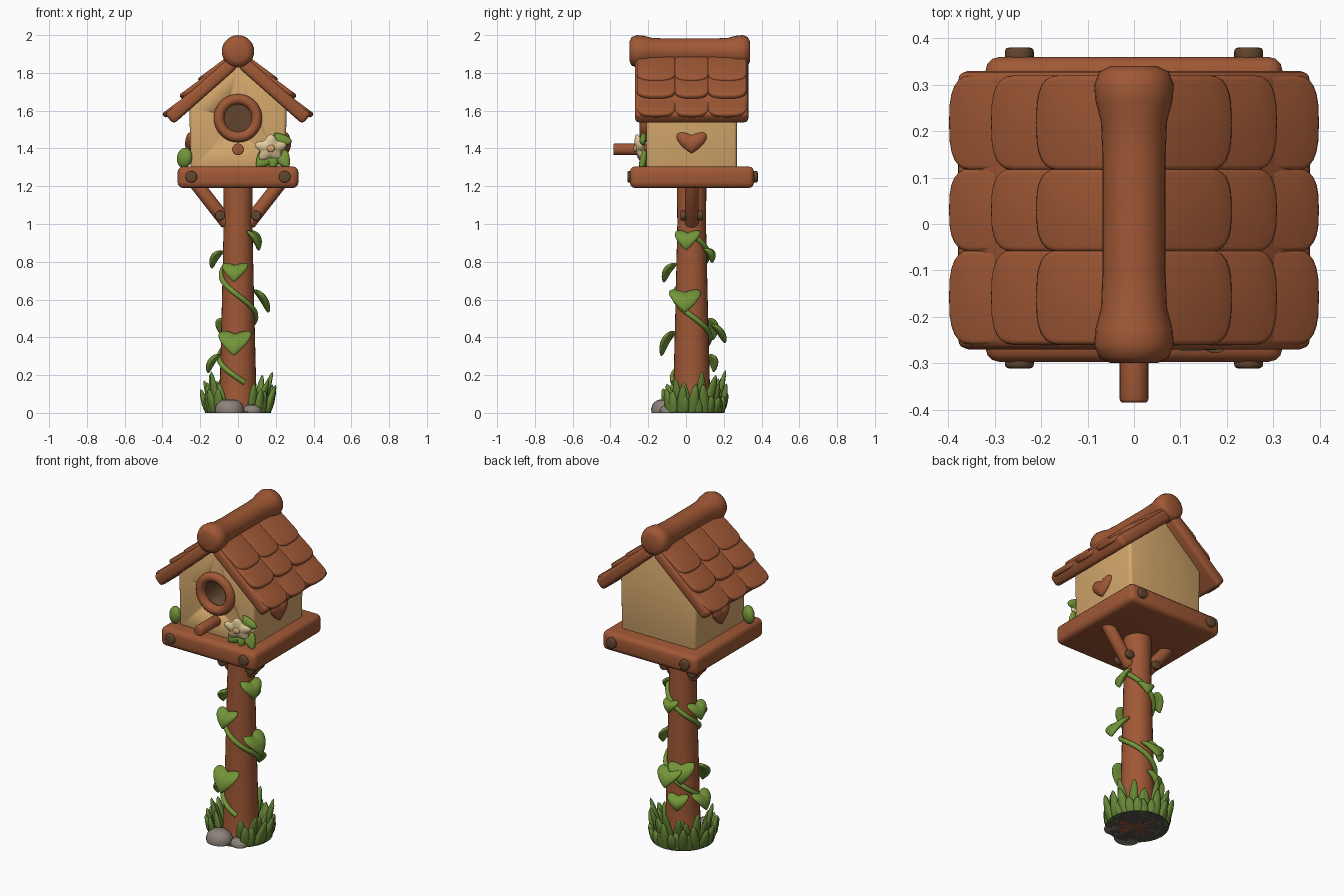
import bpy, bmesh, random
from math import sin, cos, pi, radians, tau
from mathutils import Matrix, Vector

random.seed(4)
if "Cube" in bpy.data.objects:
    bpy.data.objects.remove(bpy.data.objects["Cube"], do_unlink=True)


def material(name, r, g, b):
    m = bpy.data.materials.new(name)
    m.use_nodes = True
    m.diffuse_color = (r, g, b, 1)
    m.node_tree.nodes["Principled BSDF"].inputs["Base Color"].default_value = (r, g, b, 1)
    return m


WOOD = material("red brown wood", 0.35, 0.098, 0.036)
WALL = material("pale wood", 0.66, 0.39, 0.15)
DARK = material("dark brown", 0.12, 0.06, 0.028)
LEAF = material("leaf green", 0.17, 0.30, 0.04)
GRASS = material("grass green", 0.13, 0.235, 0.036)
STONE = material("grey stone", 0.26, 0.22, 0.19)
CREAM = material("cream petal", 0.83, 0.65, 0.36)
SOIL = material("dark soil", 0.09, 0.08, 0.07)
MID_Y = 0.03  # post and house centre line


def finish(name, bm, mat, bevel=0.0, segments=3):
    """Round the sharp edges, then turn the bmesh into a smooth shaded object."""
    bmesh.ops.recalc_face_normals(bm, faces=bm.faces)
    if bevel:
        sharp = [e for e in bm.edges if e.calc_face_angle(0) > 0.5]
        bmesh.ops.bevel(bm, geom=sharp, offset=bevel, segments=segments,
                        profile=0.5, affect='EDGES', clamp_overlap=True)
    mesh = bpy.data.meshes.new(name)
    bm.to_mesh(mesh)
    bm.free()
    mesh.materials.append(mat)
    ob = bpy.data.objects.new(name, mesh)
    bpy.context.collection.objects.link(ob)
    bpy.ops.object.select_all(action='DESELECT')
    ob.select_set(True)
    bpy.context.view_layer.objects.active = ob
    bpy.ops.object.shade_smooth_by_angle(angle=radians(45))
    return ob


def box(name, lo, hi, mat, bevel, matrix=Matrix()):
    lo, hi = Vector(lo), Vector(hi)
    bm = bmesh.new()
    size = Matrix.Diagonal((*(hi - lo), 1))
    bmesh.ops.create_cube(bm, size=1, matrix=matrix @ Matrix.Translation((lo + hi) / 2) @ size)
    return finish(name, bm, mat, bevel)


def rod(name, a, b, r, mat, bevel=0.0):
    a, b = Vector(a), Vector(b)
    turn = (b - a).to_track_quat('Z', 'Y').to_matrix().to_4x4()
    bm = bmesh.new()
    bmesh.ops.create_cone(bm, cap_ends=True, segments=24, radius1=r, radius2=r,
                          depth=(b - a).length, matrix=Matrix.Translation((a + b) / 2) @ turn)
    return finish(name, bm, mat, bevel)


def lathe(name, profile, mat, matrix=Matrix(), steps=28, closed=False):
    """Spin (radius, height) points around the local z axis."""
    bm = bmesh.new()
    vs = [bm.verts.new((r, 0, z)) for r, z in profile]
    es = [bm.edges.new(p) for p in zip(vs, vs[1:])]
    if closed:
        es.append(bm.edges.new((vs[-1], vs[0])))
    bmesh.ops.spin(bm, geom=vs + es, cent=(0, 0, 0), axis=(0, 0, 1), angle=tau, steps=steps)
    bmesh.ops.remove_doubles(bm, verts=bm.verts, dist=1e-5)
    bm.transform(matrix)
    for v in bm.verts:
        v.co.z = max(v.co.z, 0)
    return finish(name, bm, mat)


def plate(name, outline, depth, mat, bevel, matrix, segments=3):
    """Extrude an outline in the local xy plane along local z."""
    bm = bmesh.new()
    f = bm.faces.new([bm.verts.new((x, y, 0)) for x, y in outline])
    out = bmesh.ops.extrude_face_region(bm, geom=[f])["geom"]
    bmesh.ops.translate(bm, vec=(0, 0, depth), verts=[v for v in out if isinstance(v, bmesh.types.BMVert)])
    bm.transform(matrix)
    return finish(name, bm, mat, bevel, segments)


def puffy(name, loc, size, mat, angle=0, tilt=0, roll=0, warp=None):
    """Flattened ball facing the front, optionally warped, then rolled, tilted and turned."""
    bm = bmesh.new()
    bmesh.ops.create_uvsphere(bm, u_segments=32, v_segments=16, radius=1,
                              matrix=Matrix.Rotation(pi / 2, 4, 'X'))
    for v in bm.verts:
        if warp:
            warp(v.co)
    turn = (Matrix.Rotation(radians(angle), 4, 'Z') @ Matrix.Rotation(radians(-tilt), 4, 'X')
            @ Matrix.Rotation(radians(roll), 4, 'Y'))
    bm.transform(Matrix.Translation(loc) @ turn @ Matrix.Diagonal((*size, 1)))
    return finish(name, bm, mat)


def heart(co):
    co.z = 0.85 * co.z + 0.75 * abs(co.x) - 0.15


def leaf_shape(co):
    heart(co)
    co.y += 0.8 * co.z * co.z - 0.3 * abs(co.x)


def blossom(co):
    k = 0.85 + 0.17 * cos(5 * Vector((co.x, co.z)).angle_signed(Vector((0, 1)), 0))
    co.x, co.z = co.x * k, co.z * k


# Post, platform and braces
lathe("post", [(0, 0), (0.11, 0), (0.1, 0.06), (0.095, 0.2), (0.085, 0.6), (0.076, 1.0), (0.078, 1.2), (0, 1.2)],
      WOOD, Matrix.Translation((0, MID_Y, 0)))
box("platform", (-0.32, -0.297, 1.19), (0.32, 0.36, 1.305), WOOD, 0.03)
for s, side in ((1, "left"), (-1, "right")):
    rod(side + "_brace", (s * 0.23, MID_Y, 1.225), (s * 0.055, MID_Y, 1.0), 0.036, WOOD, 0.01)
    for y, end in ((-0.297, "front"), (0.36, "back")):
        d = 0.02 if y > 0 else -0.014
        rod(f"{side}_{end}_platform_bolt", (s * 0.247, y - d, 1.25), (s * 0.247, y + d, 1.25), 0.031, DARK, 0.008)
        y = MID_Y + (0.045 if y > 0 else -0.045)
        rod(f"{side}_{end}_brace_bolt", (s * 0.095, y - 0.015, 1.045), (s * 0.095, y + 0.015, 1.045), 0.026, DARK, 0.007)

# House body with a round entrance cut into the front gable
upright = Matrix.Translation((0, 0.27, 0)) @ Matrix.Rotation(pi / 2, 4, 'X')
house = plate("house_body", [(-0.25, 1.29), (0.25, 1.29), (0.258, 1.62), (0, 1.85), (-0.258, 1.62)],
              0.48, WALL, 0.018, upright)
cutter = rod("entrance_cutter", (0, -0.4, 1.56), (0, -0.05, 1.56), 0.088, DARK)
cutter.hide_render = True
cut = house.modifiers.new("entrance", 'BOOLEAN')
cut.operation, cut.object, cut.solver = 'DIFFERENCE', cutter, 'EXACT'
bpy.context.view_layer.objects.active = house
bpy.ops.object.modifier_apply(modifier=cut.name)
bpy.data.objects.remove(cutter, do_unlink=True)
house.data.materials.clear()
for m in (WALL, DARK):
    house.data.materials.append(m)
for p in house.data.polygons:
    c = p.center
    inside = Vector((c.x, c.z - 1.56)).length < 0.09 and -0.2 < c.y < 0.0
    p.material_index = int(inside)

along_y = Matrix.Rotation(-pi / 2, 4, 'X')
ring = [(0.1 + 0.028 * cos(i * tau / 12), 0.03 * sin(i * tau / 12)) for i in range(12)]
lathe("entrance_ring", ring, WOOD, Matrix.Translation((0, -0.215, 1.56)) @ along_y, 36, True)
rod("perch", (0, -0.385, 1.395), (0, -0.19, 1.395), 0.031, WOOD, 0.008)
for s, side in ((1, "left"), (-1, "right")):
    puffy(side + "_wall_heart", (s * 0.254, MID_Y, 1.43), (0.08, 0.026, 0.056), WOOD, s * 90, warp=heart)

# Roof slabs with three rows of rounded shingles
pitch = radians(41.5)


def tile_outline(x0, x1, y, w):
    arc = [radians(a) for a in range(-90, 91, 15)]
    curve = [(x1 - 0.06 + 0.06 * cos(a) ** 0.8, y + w / 2 * (abs(sin(a)) ** 0.7) * (1 if a > 0 else -1)) for a in arc]
    return [(x0, y - w / 2)] + curve + [(x0, y + w / 2)]


for s, side in ((1, "left"), (-1, "right")):
    x, z = Vector((s * cos(pitch), 0, -sin(pitch))), Vector((s * sin(pitch), 0, cos(pitch)))
    frame = Matrix((x, z.cross(x), z)).transposed().to_4x4()
    frame = Matrix.Translation((0, MID_Y, 1.83)) @ frame
    box(side + "_roof_slab", (0, -0.3, 0), (0.455, 0.3, 0.072), WOOD, 0.022, frame)
    for row, (x0, x1) in enumerate(((0.0, 0.205), (0.13, 0.335), (0.26, 0.468))):
        for col, (y, w) in enumerate(((-0.188, 0.205), (0, 0.18), (0.188, 0.205))):
            lift = 0.035 if row == 2 else 0.049
            tip = Matrix.Translation((x0, 0, lift)) @ Matrix.Rotation(radians(-5), 4, 'Y')
            plate(f"{side}_shingle_{row}_{col}", tile_outline(0, x1 - x0, y, w), 0.03, WOOD, 0.011, frame @ tip)

# Ridge log with swollen ends
ridge = [(0, 0), (0.05, 0.0), (0.075, 0.012), (0.086, 0.04), (0.083, 0.075), (0.071, 0.12), (0.068, 0.2)]
ridge += [(r, 0.64 - h) for r, h in reversed(ridge)]
lathe("ridge_log", ridge, WOOD, Matrix.Translation((0, -0.3, 1.914)) @ along_y)

# Flower and leaves on the platform
puffy("flower", (0.172, -0.245, 1.4), (0.088, 0.022, 0.075), CREAM, 10, -12, warp=blossom)
puffy("flower_centre", (0.174, -0.266, 1.4), (0.022, 0.012, 0.02), WALL)
for i, (x, z, w, h, roll) in enumerate(((0.225, 1.445, 0.045, 0.05, 140), (0.13, 1.335, 0.045, 0.05, 40),
                                       (0.245, 1.335, 0.04, 0.05, -30), (0.185, 1.335, 0.04, 0.05, 0))):
    puffy(f"flower_leaf_{i}", (x, -0.228, z), (w, 0.018, h), LEAF, 0, 10, roll, heart)
puffy("corner_leaf", (-0.283, -0.2, 1.35), (0.042, 0.03, 0.054), LEAF, -25, 0, 12)

# Vine winding around the post
curve = bpy.data.curves.new("vine", 'CURVE')
curve.dimensions, curve.bevel_depth, curve.bevel_resolution, curve.use_fill_caps = '3D', 0.014, 3, True
spline = curve.splines.new('POLY')
count = 60
spline.points.add(count - 1)
for i, p in enumerate(spline.points):
    t = i / (count - 1)
    a = radians(20 - 650 * t)  # zero faces the front
    r = 0.103 - 0.02 * t
    p.co = (r * sin(a), MID_Y - r * cos(a), 0.16 + 0.79 * t, 1)
spline.use_smooth = True
curve.materials.append(LEAF)
bpy.context.collection.objects.link(bpy.data.objects.new("vine", curve))

# Heart shaped vine leaves: facing angle, distance from post axis, height, half width, tilt
for i, (a, r, z, w, tilt) in enumerate(((-8, 0.13, 0.75, 0.07, 35), (92, 0.135, 0.6, 0.085, 35),
                                        (-8, 0.14, 0.375, 0.088, 30), (-100, 0.125, 0.82, 0.065, 35),
                                        (75, 0.1, 0.92, 0.07, 30), (180, 0.15, 0.43, 0.075, 40),
                                        (-90, 0.14, 0.27, 0.07, 35), (-150, 0.12, 0.45, 0.075, 25),
                                        (-160, 0.12, 0.27, 0.06, 25), (170, 0.105, 0.84, 0.05, 30))):
    b = radians(a)
    shift = -0.04 if i == 1 else 0
    puffy(f"vine_leaf_{i}", (r * sin(b), MID_Y + shift - r * cos(b), z), (w, 0.02, w * 0.85), LEAF, a, tilt, warp=leaf_shape)

# Grass tufts around the base, open at the front for the stones
for ringno, (radius, n, low, high) in enumerate(((0.12, 17, 0.15, 0.25), (0.158, 23, 0.08, 0.16))):
    for i in range(n):
        a = 42 + 276 * i / (n - 1) + random.uniform(-4, 4)
        h = random.uniform(low, high)
        b = radians(a)
        blade = [(0, 0), (0.024, 0), (0.03, 0.35 * h), (0.023, 0.7 * h), (0.012, 0.92 * h), (0, h)]
        place = (Matrix.Translation((radius * sin(b), MID_Y - radius * cos(b), 0)) @ Matrix.Rotation(b, 4, 'Z')
                 @ Matrix.Rotation(radians(random.uniform(8, 20)), 4, 'X')
                 @ Matrix.Rotation(radians(random.uniform(-10, 10)), 4, 'Y') @ Matrix.Diagonal((1, 0.65, 1, 1)))
        lathe(f"grass_{ringno}_{i}", blade, GRASS, place, 12)
lathe("soil", [(0, 0), (0.175, 0), (0.17, 0.008), (0, 0.008)], SOIL, Matrix.Translation((0, MID_Y, 0)))

# Stones
dome = [(0, 0), (0.95, 0), (1, 0.25), (0.88, 0.62), (0.55, 0.9), (0, 1)]
for i, (x, y, w, d, h) in enumerate(((-0.045, -0.115, 0.078, 0.07, 0.075), (0.075, -0.09, 0.052, 0.05, 0.045))):
    lathe(f"stone_{i}", dome, STONE, Matrix.Translation((x, y, 0)) @ Matrix.Diagonal((w, d, h, 1)), 20)
